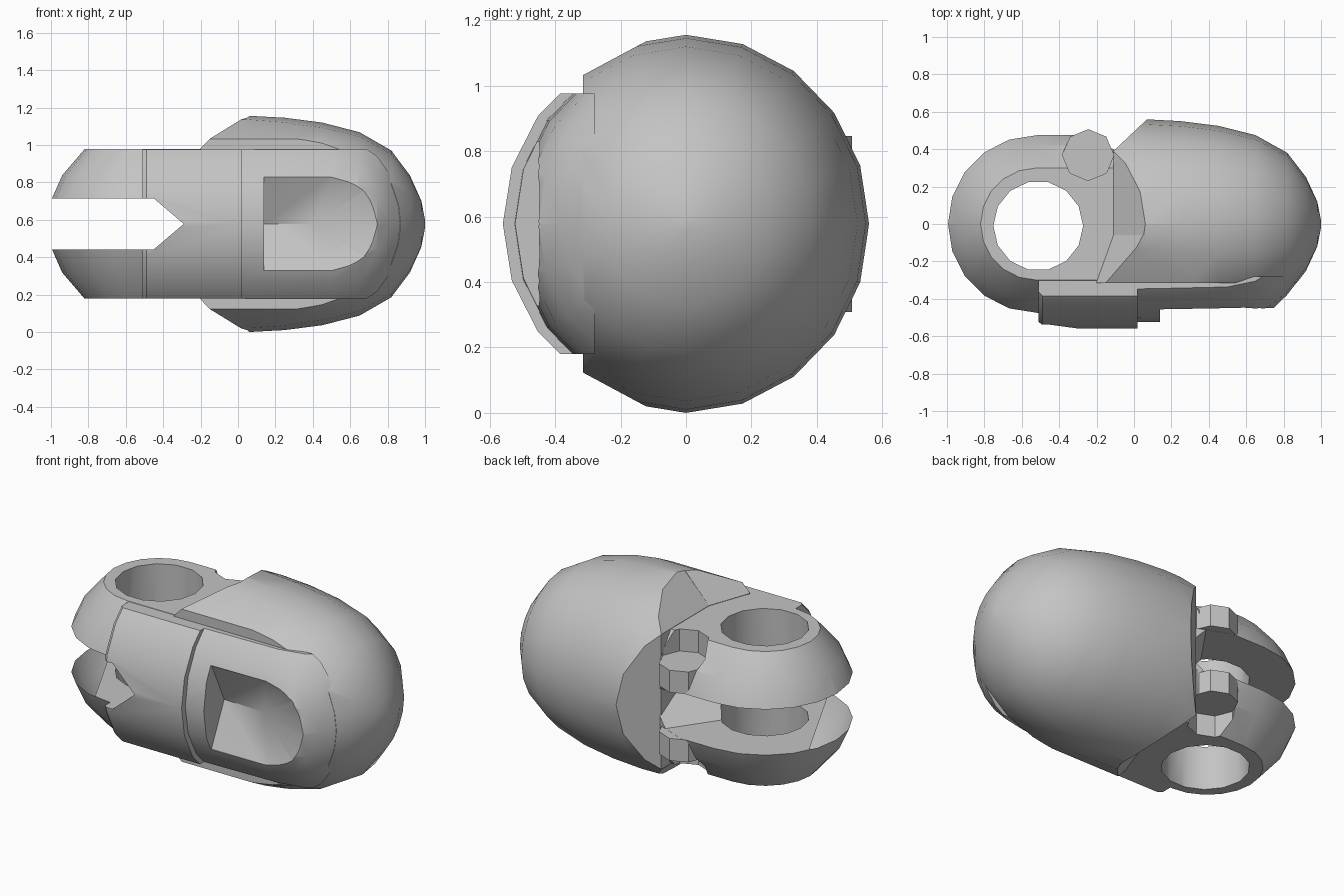
import bpy, bmesh, math

old = bpy.data.objects.get("Cube")
if old:
    bpy.data.objects.remove(old)

MID = 0.578          # height of the long axis
SIDES = 20

grey = bpy.data.materials.new("plain_grey")
grey.use_nodes = True
colour = (0.55, 0.55, 0.55, 1)
grey.diffuse_color = colour
grey.node_tree.nodes["Principled BSDF"].inputs["Base Color"].default_value = colour


def finish(bm, name):
    bmesh.ops.recalc_face_normals(bm, faces=bm.faces[:])
    mesh = bpy.data.meshes.new(name)
    bm.to_mesh(mesh)
    bm.free()
    mesh.materials.append(grey)
    ob = bpy.data.objects.new(name, mesh)
    bpy.context.collection.objects.link(ob)
    return ob


def loft(rings):
    """Closed solid through equal-length rings of points."""
    bm = bmesh.new()
    rows = [[bm.verts.new(p) for p in ring] for ring in rings]
    n = len(rows[0])
    for a, b in zip(rows, rows[1:]):
        for i in range(n):
            j = (i + 1) % n
            bm.faces.new((a[i], a[j], b[j], b[i]))
    bm.faces.new(rows[0])
    bm.faces.new(rows[-1])
    return bm


def lathe(profile, zscale=1.0):
    """Solid of revolution about the long x axis."""
    def ring(x, r):
        angles = [math.tau * i / SIDES for i in range(SIDES)]
        return [(x, r * math.cos(a), MID + zscale * r * math.sin(a)) for a in angles]
    return loft([ring(x, r) for x, r in profile])


def clip(bm, point, normal):
    """Keep the side the normal points to and cap the cut."""
    geom = bm.verts[:] + bm.edges[:] + bm.faces[:]
    cut = bmesh.ops.bisect_plane(bm, geom=geom, plane_co=point, plane_no=normal, clear_inner=True)
    edges = [e for e in cut["geom_cut"] if isinstance(e, bmesh.types.BMEdge)]
    bmesh.ops.holes_fill(bm, edges=edges)


def clip_height(bm):
    clip(bm, (0, 0, 0.18), (0, 0, 1))
    clip(bm, (0, 0, 2 * MID - 0.18), (0, 0, -1))


def hull(points, name):
    bm = bmesh.new()
    for p in points:
        bm.verts.new(p)
    bmesh.ops.convex_hull(bm, input=bm.verts[:])
    return finish(bm, name)


def prism(cx, cy, r, n, z0, z1, name):
    angles = [math.tau * i / n for i in range(n)]
    flat = [(cx + r * math.cos(a), cy + r * math.sin(a)) for a in angles]
    return finish(loft([[(x, y, z) for x, y in flat] for z in (z0, z1)]), name)


def subtract(ob, cutters):
    bpy.context.view_layer.objects.active = ob
    for cutter in cutters:
        mod = ob.modifiers.new("cut", "BOOLEAN")
        mod.operation = "DIFFERENCE"
        mod.solver = "EXACT"
        mod.object = cutter
        bpy.ops.object.modifier_apply(modifier=mod.name)


# Outer shell: rounded nose, flat front edge, chamfered open end
nose = [(0.82, 0.38), (0.92, 0.25), (0.98, 0.12), (1.0, 0.02)]


def shell_blank():
    bm = lathe([(-0.3, 0.555), (0.06, 0.56), (0.25, 0.55), (0.45, 0.525), (0.65, 0.475)] + nose, 1.032)
    clip(bm, (0, -0.315, 0), (0, 1, 0))
    for s in (1, -1):
        clip(bm, (0, -0.1, MID + s * 0.57), (0, 0.118, -0.22 * s))
    return bm


bm = shell_blank()
clip(bm, (-0.11, 0, MID), (1, 0, 0))
clip(bm, (-0.1, 0.4, MID), (0.16, -0.17, 0))
for s in (1, -1):
    clip(bm, (-0.11, 0, MID + s * 0.402), (1, 0, -0.97 * s))
shell = finish(bm, "outer_shell")

# Pointed front corners of the shell's open end
bm = shell_blank()
clip(bm, (0, -0.06, 0), (0, -1, 0))
clip(bm, (0.1, 0, 0), (-1, 0, 0))
clip(bm, (-0.2, -0.31, MID), (0.25, -0.09, 0))
for s in (1, -1):
    clip(bm, (-0.2, -0.31, MID + s * 0.402), (0.0425, -0.0153, -0.0404 * s))
corners = finish(bm, "shell_front_corners")

# Inner core, exposed along the front
core_nose = [(0.65, 0.495), (0.745, 0.452)] + nose
bm = lathe([(-0.02, 0.525), (0.2, 0.522), (0.5, 0.517)] + [(x - 0.002, r) for x, r in core_nose], 1.032)
clip_height(bm)
clip(bm, (0, -0.28, 0), (0, -1, 0))
core = finish(bm, "inner_core")

# Scooped pocket in the front of the core
outline = [(0.14, -0.25), (0.14, 0.25)]
for i in range(9):
    a = math.pi / 2 - math.pi * i / 8
    outline.append((0.5 + 0.245 * math.cos(a), 0.25 * math.sin(a)))
points = [(x, y, MID + z) for x, z in outline for y in (-0.45, -0.8)]
points += [(0.14, -0.33, MID), (0.4, -0.34, MID)]
pocket = hull(points, "pocket_cutter")
subtract(core, [pocket])

# Raised cuff band
bm = lathe([(-0.51, 0.545), (-0.49, 0.56), (0.02, 0.56)])
clip_height(bm)
clip(bm, (0, -0.27, 0), (0, -1, 0))
cuff = finish(bm, "cuff_band")


# Hinge fork with sloped rim
def fork_ring(r, z):
    pts = [(0.0, -r, z)]
    for i in range(11):
        a = -math.pi / 2 - math.pi * i / 10
        pts.append((-0.52 + r * math.cos(a), r * math.sin(a), z))
    return pts + [(-0.3, r, z), (-0.11, min(r, 0.4), z), (0.0, 0.25, z)]


levels = [(0.3, 0.4), (0.42, 0.26), (0.475, 0.135)]
rings = [fork_ring(r, MID - h) for r, h in levels]
rings += [fork_ring(r, MID + h) for r, h in reversed(levels)]
fork = finish(loft(rings), "hinge_fork")


# Slot ending in a V, running deeper towards the back
def slot(y0, y1, shift, name):
    pts = []
    for y, d in ((y0, 0), (y1, shift)):
        pts.append((-0.29 + d, y, MID))
        pts += [(x, y, MID + s * 0.136) for s in (1, -1) for x in (-1.3, -0.45 + d)]
    return hull(pts, name)


slots = [slot(-0.8, 0.9, 0, "slot_cutter"), slot(0.0, 0.6, 0.42, "rear_slot_cutter")]
hole = prism(-0.512, -0.01, 0.24, 14, -0.3, 1.5, "hole_cutter")
recesses = [prism(-0.245, 0.37, 0.138, 8, MID + lo, MID + hi, "recess_cutter")
            for lo, hi in ((0.268, 0.7), (-0.7, -0.268))]
subtract(fork, slots + [hole] + recesses)
subtract(cuff, slots[:1])

# Octagonal pegs in the fork arms
pegs = [prism(-0.245, 0.37, 0.137, 8, MID + lo, MID + hi, side + "_peg")
        for side, lo, hi in (("upper", 0.137, 0.269), ("lower", -0.269, -0.137))]

for cutter in slots + [hole, pocket] + recesses:
    bpy.data.objects.remove(cutter)

# Soft facets with crisp edges
bpy.ops.object.select_all(action="DESELECT")
for ob in [shell, corners, core, cuff, fork] + pegs:
    ob.select_set(True)
bpy.context.view_layer.objects.active = shell
bpy.ops.object.shade_smooth_by_angle(angle=math.radians(30))
